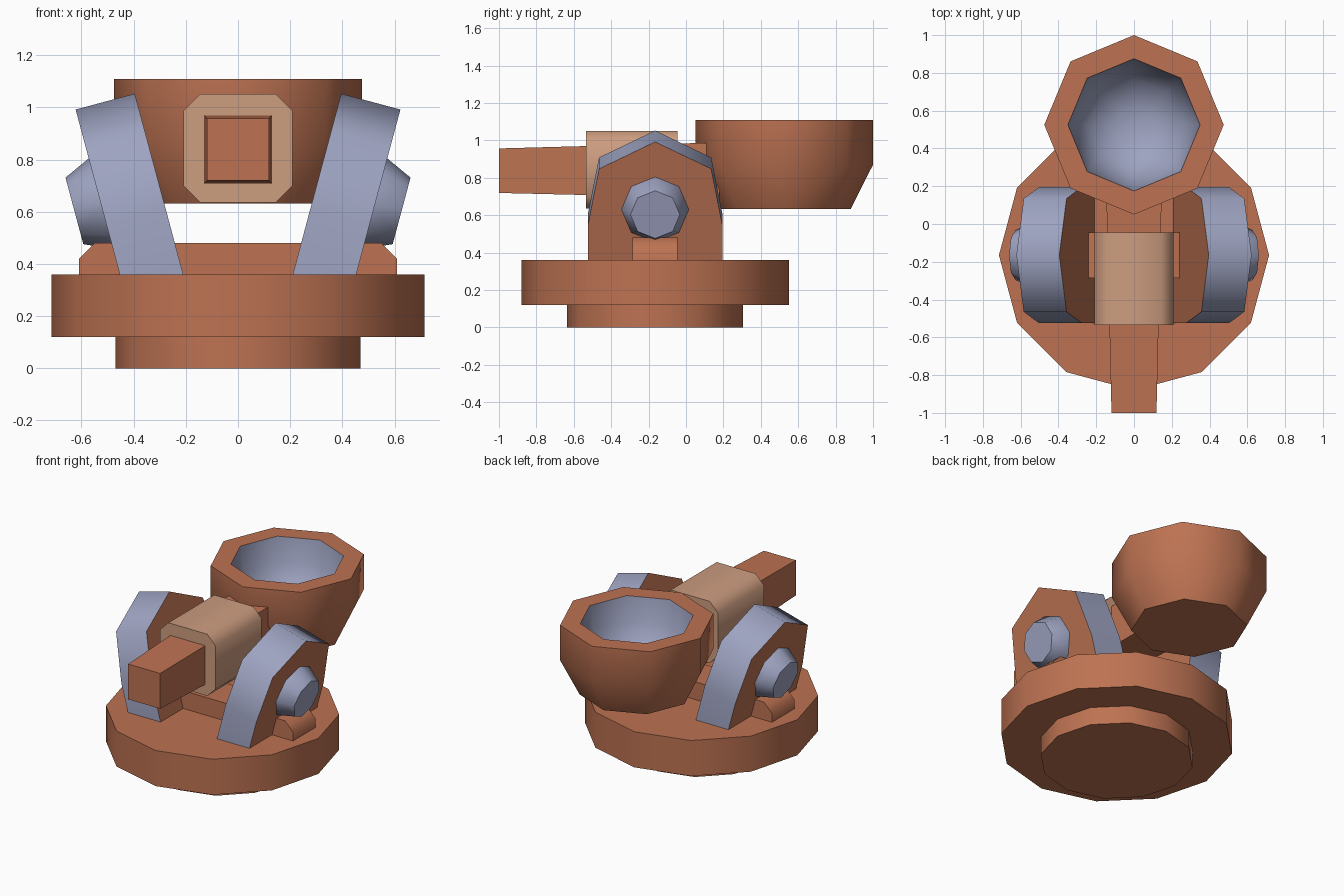
import bpy, bmesh, math
from math import sin, cos, pi, radians
from mathutils import Vector, Matrix

if "Cube" in bpy.data.objects:
    bpy.data.objects.remove(bpy.data.objects["Cube"])

CY = -0.165            # y of the base axis
TILT = radians(15)     # outward lean of the side brackets


def material(name, rgb):
    m = bpy.data.materials.new(name)
    m.diffuse_color = (*rgb, 1)
    m.use_nodes = True
    m.node_tree.nodes["Principled BSDF"].inputs["Base Color"].default_value = m.diffuse_color
    return m


copper = material("copper", (0.51, 0.17, 0.085))
steel = material("blue_grey_steel", (0.34, 0.365, 0.53))
tan = material("tan", (0.61, 0.337, 0.216))


def finish(bm, name, mats, angle=55):
    bmesh.ops.recalc_face_normals(bm, faces=bm.faces)
    me = bpy.data.meshes.new(name)
    bm.to_mesh(me)
    bm.free()
    for m in mats:
        me.materials.append(m)
    me.shade_smooth()
    me.set_sharp_from_angle(angle=radians(angle))
    ob = bpy.data.objects.new(name, me)
    bpy.context.collection.objects.link(ob)
    return ob


def loft(name, rings, mats, rule=None):
    """Skin matching rings of points and cap both ends."""
    bm = bmesh.new()
    rows = [[bm.verts.new(p) for p in ring] for ring in rings]
    n = len(rows[0])
    for k, (a, b) in enumerate(zip(rows, rows[1:])):
        for i in range(n):
            j = (i + 1) % n
            f = bm.faces.new((a[i], a[j], b[j], b[i]))
            f.material_index = rule(k) if rule else 0
    for k, row in ((-1, rows[0]), (len(rows), rows[-1])):
        f = bm.faces.new(row)
        f.material_index = rule(k) if rule else 0
    return finish(bm, name, mats)


def ring(r, z, n, cy, turn=0):
    return [(r * cos(turn + 2 * pi * i / n), cy + r * sin(turn + 2 * pi * i / n), z) for i in range(n)]


def square(y, h, w, zc):
    return [(-w, y, zc - h), (w, y, zc - h), (w, y, zc + h), (-w, y, zc + h)]


# Stepped turntable base
loft("base_foot", [ring(0.47, z, 12, CY) for z in (0, 0.13)], [copper])
loft("base_disc", [ring(0.715, z, 12, CY) for z in (0.12, 0.36)], [copper])

# Cross beam with chamfered ends
beam = [(-0.61, 0.34), (0.61, 0.34), (0.61, 0.42), (0.55, 0.48), (-0.55, 0.48), (-0.61, 0.42)]
loft("cross_beam", [[(x, y, z) for x, z in beam] for y in (CY - 0.12, CY + 0.12)], [copper])

# Leaning side brackets and their bolts
outline = [(-0.36, -0.03), (0.36, -0.03), (0.36, 0.254), (0.30, 0.568),
           (0, 0.717), (-0.30, 0.568), (-0.36, 0.254)]
for side, label in ((1, "right"), (-1, "left")):
    def place(y, up, out):
        return (side * (0.21 + up * sin(TILT) + out * cos(TILT)), CY + y,
                0.36 + up * cos(TILT) - out * sin(TILT))
    loft(label + "_bracket", [[place(y, s, t) for y, s in outline] for t in (0, 0.235)],
         [copper, steel], lambda k: 1 if k == 0 else 0)
    bolt = [[place(r * cos(i * pi / 4), 0.343 + r * sin(i * pi / 4), t) for i in range(8)]
            for r, t in ((0.18, 0.225), (0.18, 0.235), (0.132, 0.34))]
    loft(label + "_bolt", bolt, [steel])

# Tapered throwing arm
loft("arm", [square(-1, 0.119, 0.119, 0.838), square(0.18, 0.149, 0.147, 0.84)], [copper])

# Chamfered sleeve around the arm
h, c = 0.208, 0.145
octagon = [(c, -h), (h, -c), (h, c), (c, h), (-c, h), (-h, c), (-h, -c), (-c, -h)]
loft("arm_sleeve", [[(x, y, 0.843 + z) for x, z in octagon] for y in (-0.535, -0.045)], [tan])

# Bucket: copper shell and rim, steel-lined bowl
profile = [(0.355, 0.632), (0.475, 0.87), (0.475, 1.108), (0.35, 1.108),
           (0.325, 0.94), (0.24, 0.79), (0.10, 0.73)]
loft("bucket", [ring(r, z, 8, 0.525) for r, z in profile], [copper, steel],
     lambda k: 1 if k >= 3 else 0)
